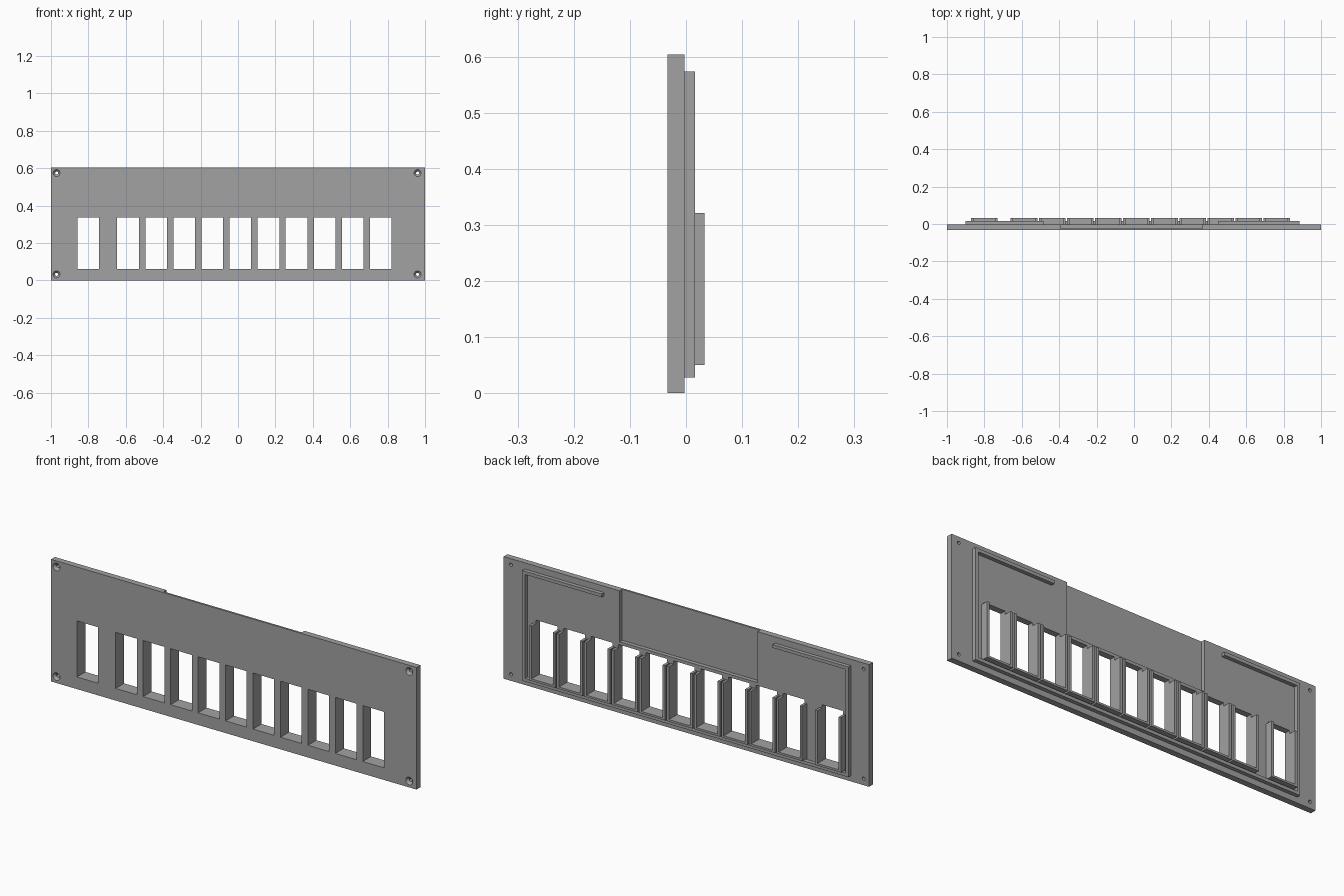
import bpy, bmesh, math
from mathutils import Matrix, Vector

old = bpy.data.objects.get("Cube")
if old:
    bpy.data.objects.remove(old, do_unlink=True)

grey = bpy.data.materials.new("plain grey")
grey.use_nodes = True
colour = (0.36, 0.36, 0.36, 1)
grey.diffuse_color = colour
grey.node_tree.nodes["Principled BSDF"].inputs["Base Color"].default_value = colour

FRONT, BACK, RIDGE, RIM = -0.033, -0.003, 0.016, 0.033
HEIGHT = 0.604
WIN_LOW, WIN_HIGH, WIN_HALF = 0.06, 0.337, 0.058
WALL = 0.013
CENTRES = [-0.80] + [-0.588 + 0.1502 * i for i in range(10)]


def add_box(bm, x0, x1, y0, y1, z0, z1):
    size = Vector((x1 - x0, y1 - y0, z1 - z0))
    mid = Vector((x0 + x1, y0 + y1, z0 + z1)) / 2
    bmesh.ops.create_cube(bm, size=1, matrix=Matrix.Translation(mid) @ Matrix.Diagonal(size).to_4x4())


def finish(name, bm):
    bmesh.ops.recalc_face_normals(bm, faces=bm.faces)
    mesh = bpy.data.meshes.new(name)
    bm.to_mesh(mesh)
    bm.free()
    mesh.materials.append(grey)
    obj = bpy.data.objects.new(name, mesh)
    bpy.context.collection.objects.link(obj)
    return obj


def boxes(name, items):
    bm = bmesh.new()
    for item in items:
        add_box(bm, *item)
    return finish(name, bm)


def prism(name, outline, y0, y1):
    """Extrude an outline in x and z from y0 to y1."""
    bm = bmesh.new()
    face = bm.faces.new([bm.verts.new((x, y0, z)) for x, z in outline])
    out = bmesh.ops.extrude_face_region(bm, geom=[face])
    verts = [g for g in out["geom"] if isinstance(g, bmesh.types.BMVert)]
    bmesh.ops.translate(bm, verts=verts, vec=(0, y1 - y0, 0))
    return finish(name, bm)


def screw_cutter(bm, x, z, sides=24):
    """Closed countersunk hole shape running along y."""
    rings = []
    for y, r in ((FRONT - 0.002, 0.019), (FRONT, 0.019), (FRONT + 0.012, 0.008), (BACK + 0.01, 0.008)):
        angles = [2 * math.pi * i / sides for i in range(sides)]
        rings.append([bm.verts.new((x + r * math.cos(a), y, z + r * math.sin(a))) for a in angles])
    for a, b in zip(rings, rings[1:]):
        for i in range(sides):
            j = (i + 1) % sides
            bm.faces.new((a[i], a[j], b[j], b[i]))
    bm.faces.new(rings[0])
    bm.faces.new(rings[-1])


# Front panel
panel = boxes("front_panel", [(-1, 1, FRONT, BACK, 0, HEIGHT)])

# Cutters for the windows, the screw holes and the thin area at the back
cut = bmesh.new()
for c in CENTRES:
    add_box(cut, c - WIN_HALF, c + WIN_HALF, -0.1, 0.1, WIN_LOW, WIN_HIGH)
for x in (-0.97, 0.96):
    for z in (0.032, 0.574):
        screw_cutter(cut, x, z)
add_box(cut, -0.39, 0.365, -0.023, 0.1, 0.352, 0.7)
cutter = finish("panel_cutter", cut)
cutter.hide_render = True

mod = panel.modifiers.new("openings", "BOOLEAN")
mod.operation = "DIFFERENCE"
mod.solver = "EXACT"
mod.object = cutter
bpy.context.view_layer.update()
baked = bpy.data.meshes.new_from_object(panel.evaluated_get(bpy.context.evaluated_depsgraph_get()))
panel.modifiers.clear()
panel.data = baked
bpy.data.objects.remove(cutter, do_unlink=True)

# Raised locating ridge, open along the middle of the top
L, R, LOW, TOP, W = -0.9, 0.885, 0.028, 0.573, 0.016
prism("locating_ridge", [
    (L, LOW), (R, LOW), (R, TOP), (0.45, TOP), (0.45, TOP - W), (R - W, TOP - W),
    (R - W, LOW + W), (L + W, LOW + W), (L + W, TOP - W), (-0.485, TOP - W), (-0.485, TOP), (L, TOP),
], BACK, RIDGE)

# U-shaped rim behind each window
for n, c in enumerate(CENTRES, 1):
    a, b = c - WIN_HALF, c + WIN_HALF
    low, top = WIN_LOW - 0.01, 0.321
    prism(f"window_rim_{n}", [
        (a - WALL, low), (b + WALL, low), (b + WALL, top), (b, top),
        (b, WIN_LOW), (a, WIN_LOW), (a, top), (a - WALL, top),
    ], BACK, RIM)
